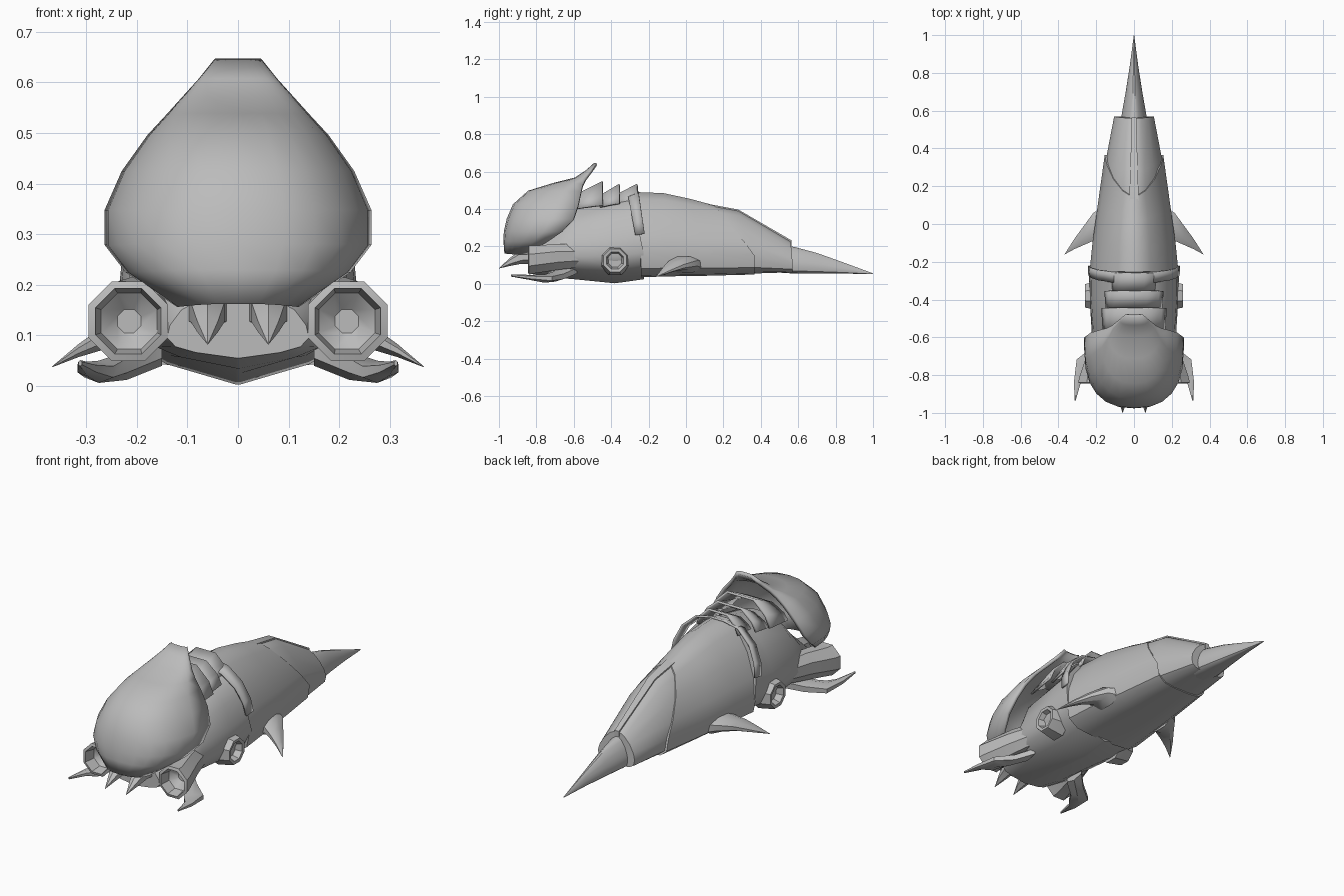
import bpy, bmesh, math
from mathutils import Vector

grey = bpy.data.materials.new("grey")
grey.diffuse_color = (0.5, 0.5, 0.5, 1)


def make(name, rings, closed=True, caps=(True, True), angle=35, thick=0, mirror=False):
    """Skin a list of equal-length point rings into one object."""
    bm = bmesh.new()
    rows = [[bm.verts.new(p) for p in r] for r in rings]
    n = len(rows[0])
    for a, b in zip(rows, rows[1:]):
        for i in range(n if closed else n - 1):
            j = (i + 1) % n
            bm.faces.new((a[i], a[j], b[j], b[i]))
    if closed:
        for row, cap in ((rows[0], caps[0]), (rows[-1], caps[1])):
            if cap:
                bm.faces.new(row)
    bmesh.ops.remove_doubles(bm, verts=bm.verts[:], dist=0.0005)
    bmesh.ops.recalc_face_normals(bm, faces=bm.faces[:])
    me = bpy.data.meshes.new(name)
    bm.to_mesh(me)
    bm.free()
    me.materials.append(grey)
    ob = bpy.data.objects.new(name, me)
    bpy.context.collection.objects.link(ob)
    bpy.ops.object.select_all(action='DESELECT')
    ob.select_set(True)
    bpy.context.view_layer.objects.active = ob
    bpy.ops.object.shade_smooth_by_angle(angle=math.radians(angle))
    if thick:
        m = ob.modifiers.new("thickness", 'SOLIDIFY')
        m.thickness, m.offset = thick, 0
    if mirror:
        m = ob.modifiers.new("mirror", 'MIRROR')
        m.use_axis = (True, False, False)
    return ob


def section(profile, y_top, y_low, hw, zb, zt):
    """Symmetric body ring; its top may sit at a different y than its sides."""
    half = []
    for fx, fz in profile:
        t = min(1, max(0, (fz - 0.3) / 0.7))
        half.append((fx * hw, y_low + (y_top - y_low) * t, zb + fz * (zt - zb)))
    return half + [(-x, y, z) for x, y, z in reversed(half)]


def tube(path, sides=8):
    """Elliptic rings from (centre, radius along a, radius along b, a, b)."""
    return [[Vector(c) + Vector(a) * ra * math.cos(t) + Vector(b) * rb * math.sin(t)
             for t in [(i + 0.5) * math.tau / sides for i in range(sides)]]
            for c, ra, rb, a, b in path]


X, Y, Z = (1, 0, 0), (0, 1, 0), (0, 0, 1)
SHELL = [(0.13, 1), (0.38, 0.92), (0.7, 0.72), (0.92, 0.48), (1, 0.28), (0.93, 0.1), (0.7, 0.02), (0.3, 0)]
KEEL = [(0.15, 1), (0.5, 0.95), (0.8, 0.76), (0.96, 0.52), (1, 0.32), (0.88, 0.18), (0.6, 0.09), (0.02, 0)]

# Front hull with a shallow keel
make("front_hull", [section(KEEL, *s) for s in (
    (-0.84, -0.84, 0.14, 0.055, 0.18), (-0.72, -0.72, 0.19, 0.035, 0.28),
    (-0.60, -0.60, 0.222, 0.025, 0.41), (-0.38, -0.38, 0.236, 0.003, 0.45),
    (-0.29, -0.225, 0.238, 0.025, 0.47))])

# Abdomen shell, notched at the rear of its roof
make("abdomen", [section(SHELL, *s) for s in (
    (-0.30, -0.24, 0.234, 0.035, 0.492), (-0.12, -0.10, 0.22, 0.04, 0.485),
    (0.02, 0.10, 0.192, 0.043, 0.455), (0.15, 0.365, 0.155, 0.05, 0.42))])

# Rear shell
make("rear_shell", [section(SHELL, *s) for s in (
    (0.05, 0.10, 0.17, 0.055, 0.42), (0.15, 0.2, 0.168, 0.055, 0.415),
    (0.28, 0.35, 0.147, 0.055, 0.39), (0.56, 0.57, 0.105, 0.062, 0.225))])

# Narrow raised ridge on the rear shell
make("back_ridge", [[(s * w, y, z + dz) for s, dz in ((-1, -0.03), (-1, 0), (1, 0), (1, -0.03))]
                    for y, w, z in ((0.12, 0.025, 0.427), (0.28, 0.02, 0.397), (0.565, 0.012, 0.232))])

# Tail spike
make("tail_spike", [section(SHELL, y, y, w, b, t) for y, w, b, t in (
    (0.5, 0.07, 0.06, 0.21), (0.58, 0.065, 0.055, 0.197), (0.70, 0.044, 0.055, 0.165),
    (0.84, 0.022, 0.055, 0.115), (1.0, 0.001, 0.052, 0.056))])

# Head shield: stacked arcs, each (height, front y, half width, back y)
rows = []
for z, yf, hw, yb in ((0.163, -0.962, 0.115, -0.85), (0.23, -0.967, 0.215, -0.74),
                      (0.28, -0.965, 0.255, -0.66), (0.345, -0.95, 0.255, -0.60),
                      (0.42, -0.918, 0.222, -0.575), (0.49, -0.84, 0.172, -0.56),
                      (0.53, -0.71, 0.135, -0.55), (0.56, -0.59, 0.108, -0.535),
                      (0.60, -0.53, 0.072, -0.505), (0.64, -0.485, 0.04, -0.478)):
    row = []
    for i in range(13):
        t = math.pi * i / 12
        c, s = math.cos(t), math.sin(t)
        row.append((hw * math.copysign(abs(c) ** 0.8, c), yb + (yf - yb) * s ** 0.8, z))
    rows.append(row)
make("head_shield", rows, closed=False, thick=0.018, angle=40)

# Overlapping neck plates flaring up toward the rear
for k, (y0, y1, hw, z0, z1, low) in enumerate((
        (-0.60, -0.445, 0.168, 0.47, 0.55, 0.42), (-0.46, -0.355, 0.152, 0.47, 0.535, 0.43),
        (-0.37, -0.26, 0.118, 0.475, 0.535, 0.44))):
    arc = [(-1, 0), (-0.85, 0.45), (-0.45, 0.95), (0.45, 0.95), (0.85, 0.45), (1, 0)]
    make(f"neck_plate_{k + 1}", [[(f * hw * w, y, low + dz + g * (z - low - dz)) for f, g in arc]
                                 for y, z, w, dz in ((y0, z0, 0.95, -0.02), (y1, z1, 1, 0))],
         closed=False, thick=0.012, angle=25)

# Collar band between hull and abdomen
make("collar", [section(KEEL, yt, yl, w, 0.16, z)[:5][::-1] + section(KEEL, yt, yl, w, 0.16, z)[-5:][::-1]
                for yt, yl, w, z in ((-0.31, -0.27, 0.237, 0.475), (-0.255, -0.22, 0.24, 0.497))],
     closed=False, thick=0.01)

# Front pods with hollow mouths
make("front_pod", tube([
    ((0.15, -0.52, 0.15), 0.05, 0.06, X, Z), ((0.19, -0.68, 0.145), 0.06, 0.075, X, Z),
    ((0.215, -0.81, 0.13), 0.08, 0.08, X, Z), ((0.217, -0.84, 0.128), 0.085, 0.085, X, Z),
    ((0.217, -0.845, 0.128), 0.07, 0.07, X, Z), ((0.215, -0.79, 0.128), 0.06, 0.06, X, Z),
    ((0.215, -0.76, 0.128), 0.025, 0.025, X, Z)]), mirror=True)

# Side ports
make("side_port", tube([
    ((0.17, -0.38, 0.125), 0.085, 0.085, Y, Z), ((0.25, -0.38, 0.125), 0.07, 0.07, Y, Z),
    ((0.26, -0.38, 0.125), 0.066, 0.066, Y, Z), ((0.258, -0.38, 0.125), 0.05, 0.05, Y, Z),
    ((0.225, -0.38, 0.125), 0.038, 0.038, Y, Z)]), mirror=True)

# Swept side fins
make("side_fin", tube([
    ((0.17, -0.005, 0.105), 0.10, 0.05, Y, Z), ((0.215, -0.015, 0.11), 0.08, 0.038, Y, Z),
    ((0.265, -0.06, 0.095), 0.055, 0.025, Y, Z), ((0.315, -0.105, 0.07), 0.03, 0.014, Y, Z),
    ((0.367, -0.16, 0.038), 0.001, 0.001, Y, Z)]), mirror=True)

# Bent mandibles reaching forward
make("mandible", tube([
    ((0.15, -0.64, 0.07), 0.065, 0.03, Y, Z), ((0.22, -0.70, 0.04), 0.055, 0.028, Y, Z),
    ((0.275, -0.755, 0.028), 0.055, 0.022, (0.6, 0.8, 0), Z),
    ((0.298, -0.83, 0.034), 0.022, 0.014, X, Z),
    ((0.312, -0.935, 0.045), 0.004, 0.006, X, Z)], 6), mirror=True)

# Fangs under the head shield
make("fang", tube([
    ((0.06, -0.78, 0.155), 0.05, 0.05, X, Z), ((0.06, -0.88, 0.145), 0.038, 0.038, X, Z),
    ((0.06, -0.94, 0.118), 0.024, 0.022, X, Z), ((0.06, -1.0, 0.083), 0.001, 0.001, X, Z)], 6),
    mirror=True)
